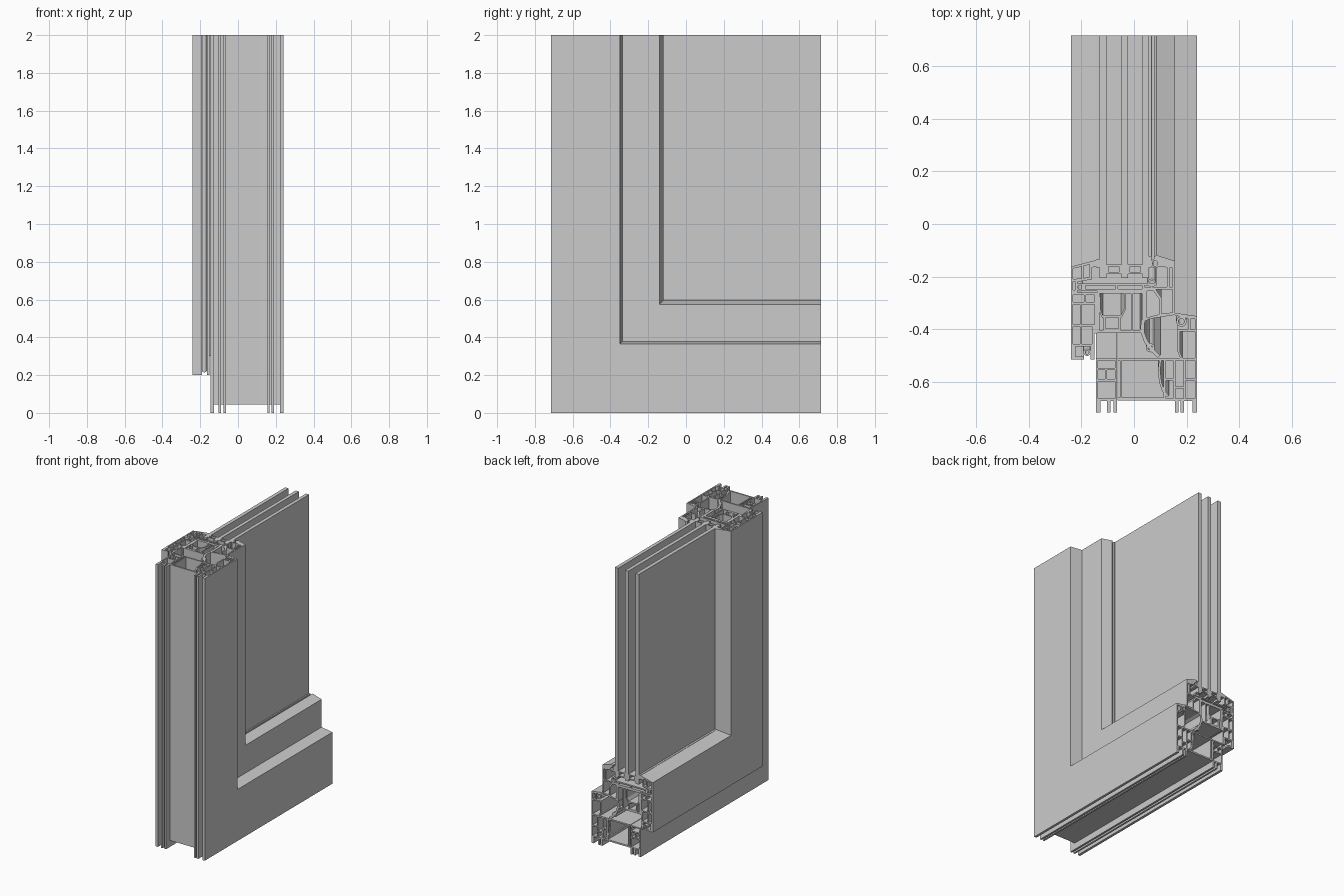
import bpy, bmesh, math
from mathutils import Vector
from mathutils.geometry import tessellate_polygon

Y0, Y1, TOP = -0.715, 0.715, 2.0   # outer edge, rail end, post top


def box(x0, d0, x1, d1):
    return [(x0, d0), (x1, d0), (x1, d1), (x0, d1)]


def ring(x, d, r, n=12):
    return [(x + r * math.cos(math.tau * i / n), d + r * math.sin(math.tau * i / n)) for i in range(n)]


def strip(pts, t=0.009):
    """Thicken an open polyline into a closed outline."""
    p = [Vector(q) for q in pts]
    left, right = [], []
    for i, q in enumerate(p):
        a = (q - p[i - 1]).normalized() if i else (p[1] - q).normalized()
        b = (p[i + 1] - q).normalized() if i < len(p) - 1 else a
        na, nb = Vector((-a.y, a.x)), Vector((-b.y, b.x))
        m = (na + nb).normalized()
        off = m * (t / 2 / max(0.4, m.dot(na)))
        left.append(tuple(q + off))
        right.append(tuple(q - off))
    return left + right[::-1]


def sweep(name, *sections):
    """Run (outline, holes...) sections down the post, round the mitre, along the rail.
    Section points are (x, distance from the outer edge)."""
    bm = bmesh.new()
    for loops in sections:
        stations = ([], [], [])
        for loop in loops:
            rows = [[bm.verts.new((x, Y0 + d, TOP)) for x, d in loop],
                    [bm.verts.new((x, Y0 + d, d)) for x, d in loop],
                    [bm.verts.new((x, Y1, d)) for x, d in loop]]
            for s, r in zip(stations, rows):
                s.extend(r)
            n = len(loop)
            for a, b in zip(rows, rows[1:]):
                for i in range(n):
                    j = (i + 1) % n
                    bm.faces.new((a[i], a[j], b[j], b[i]))
        tris = tessellate_polygon([[Vector((x, d, 0)) for x, d in lp] for lp in loops])
        for s in (stations[0], stations[2]):
            for t in tris:
                if len(set(t)) == 3:
                    bm.faces.new([s[i] for i in t])
    bmesh.ops.recalc_face_normals(bm, faces=bm.faces)
    me = bpy.data.meshes.new(name)
    bm.to_mesh(me)
    bm.free()
    ob = bpy.data.objects.new(name, me)
    bpy.context.collection.objects.link(ob)
    return ob


# Outer frame: inner metal shell with feet
sweep("frame_inner_shell", (
    [(-.145, 0), (-.127, 0), (-.127, .044), (-.103, .044), (-.103, 0), (-.090, 0), (-.090, .044),
     (-.077, .044), (-.077, 0), (-.064, 0), (-.064, .205), (-.145, .205)],
    box(-.136, .053, -.073, .118), box(-.136, .126, -.110, .160),
    box(-.102, .126, -.073, .160), box(-.136, .168, -.073, .196)))

# Outer frame: insulating bridge
sweep("frame_thermal_break",
      [box(-.063, .045, .112, .056)],
      [box(-.063, .197, .112, .207)],
      [box(-.054, .056, -.046, .197)],
      [strip([(.10, .197), (.095, .16), (.10, .115), (.112, .08), (.13, .06)])])

# Outer frame: room-side metal shell with tall upstand
sweep("frame_outer_shell", (
    [(.155, 0), (.168, 0), (.168, .044), (.177, .044), (.177, 0), (.19, 0), (.19, .044),
     (.222, .044), (.222, 0), (.24, 0), (.24, .365), (.155, .378), (.155, .368), (.205, .356),
     (.205, .315), (.165, .315), (.165, .232), (.175, .207), (.112, .207), (.112, .045), (.155, .044)],
    [(.174, .232), (.184, .207), (.231, .207), (.231, .306), (.174, .306)],
    box(.214, .315, .231, .355),
    box(.121, .053, .148, .12), box(.121, .128, .148, .197),
    box(.157, .053, .188, .09), box(.157, .098, .188, .197),
    box(.196, .053, .231, .12), box(.196, .128, .231, .197)))

# Sash: weather-side shell
sweep("sash_outer_shell", (
    [(-.24, .2), (-.19, .2), (-.19, .212), (-.222, .212), (-.222, .25), (-.165, .25), (-.165, .2),
     (-.15, .2), (-.15, .30), (-.14, .30), (-.14, .455), (-.24, .455)],
    box(-.231, .259, -.205, .325), box(-.197, .259, -.159, .325),
    box(-.231, .334, -.205, .41), box(-.197, .334, -.15, .41),
    box(-.231, .419, -.19, .446), box(-.182, .419, -.15, .446)))

# Sash: insulating bridge and inner chamber
sweep("sash_thermal_break",
      (box(-.14, .302, .04, .46), box(-.131, .311, -.012, .451), box(-.004, .311, .031, .451)),
      (box(-.118, .311, -.05, .37), box(-.109, .319, -.059, .361)),
      [strip([(-.118, .36), (-.131, .39), (-.131, .44)], .007)],
      [strip([(-.05, .36), (-.035, .39), (-.035, .451)], .007)])

# Sash: room-side shell with sloped glazing edge
sweep("sash_inner_shell", (
    [(.04, .345), (.06, .355), (.155, .37), (.155, .575), (.085, .597), (.075, .59),
     (.075, .58), (.093, .575), (.093, .555), (.125, .55), (.125, .475), (.04, .475)],
    [(.049, .36), (.095, .372), (.095, .43), (.07, .466), (.049, .466)],
    [(.104, .375), (.146, .379), (.146, .466), (.083, .466), (.104, .436)],
    box(.134, .475, .146, .548)))

# Glazing rebate plates
sweep("glazing_rebate",
      [box(-.2, .46, .08, .469)], [box(-.195, .481, .085, .490)],
      [box(-.2, .469, -.185, .481)], [box(-.07, .469, -.06, .481)], [box(.03, .469, .04, .481)])

# Weather-side glazing bead
sweep("glazing_bead", (
    [(-.24, .455), (-.215, .455), (-.215, .495), (-.16, .505), (-.16, .55),
     (-.145, .553), (-.145, .578), (-.24, .553)],
    box(-.231, .465, -.224, .497),
    [(-.231, .506), (-.2, .509), (-.2, .553), (-.231, .546)],
    [(-.191, .510), (-.169, .513), (-.169, .561), (-.191, .555)]))

# Rubber seals
sweep("seals",
      [strip([(.035, .35), (.03, .31), (.045, .27), (.07, .235), (.095, .212)], .014)],
      (ring(.062, .245, .017), ring(.062, .245, .009)),
      (ring(.18, .345, .02), ring(.18, .345, .011)),
      (ring(-.178, .228, .014), ring(-.178, .228, .007)),
      (ring(-.205, .475, .016), ring(-.205, .475, .008)),
      (ring(.068, .492, .016), ring(.068, .492, .008)),
      (ring(.08, .565, .018), ring(.08, .565, .010)),
      [box(-.145, .55, -.131, .58)], [box(.057, .55, .066, .592)])

# Glass spacers between the panes
sweep("glass_spacers", *[(box(x, .525, x + .056, .562), box(x + .008, .533, x + .048, .554))
                         for x in (-.104, -.023)])

# Three glass panes
for i, (xa, xb) in enumerate(((-.131, -.105), (-.048, -.023), (.032, .057))):
    bpy.ops.mesh.primitive_cube_add(size=1, location=((xa + xb) / 2, (Y0 + .51 + Y1) / 2, (.51 + TOP) / 2))
    pane = bpy.context.object
    pane.name = f"glass_pane_{i + 1}"
    pane.scale = (xb - xa, Y1 - Y0 - .51, TOP - .51)
